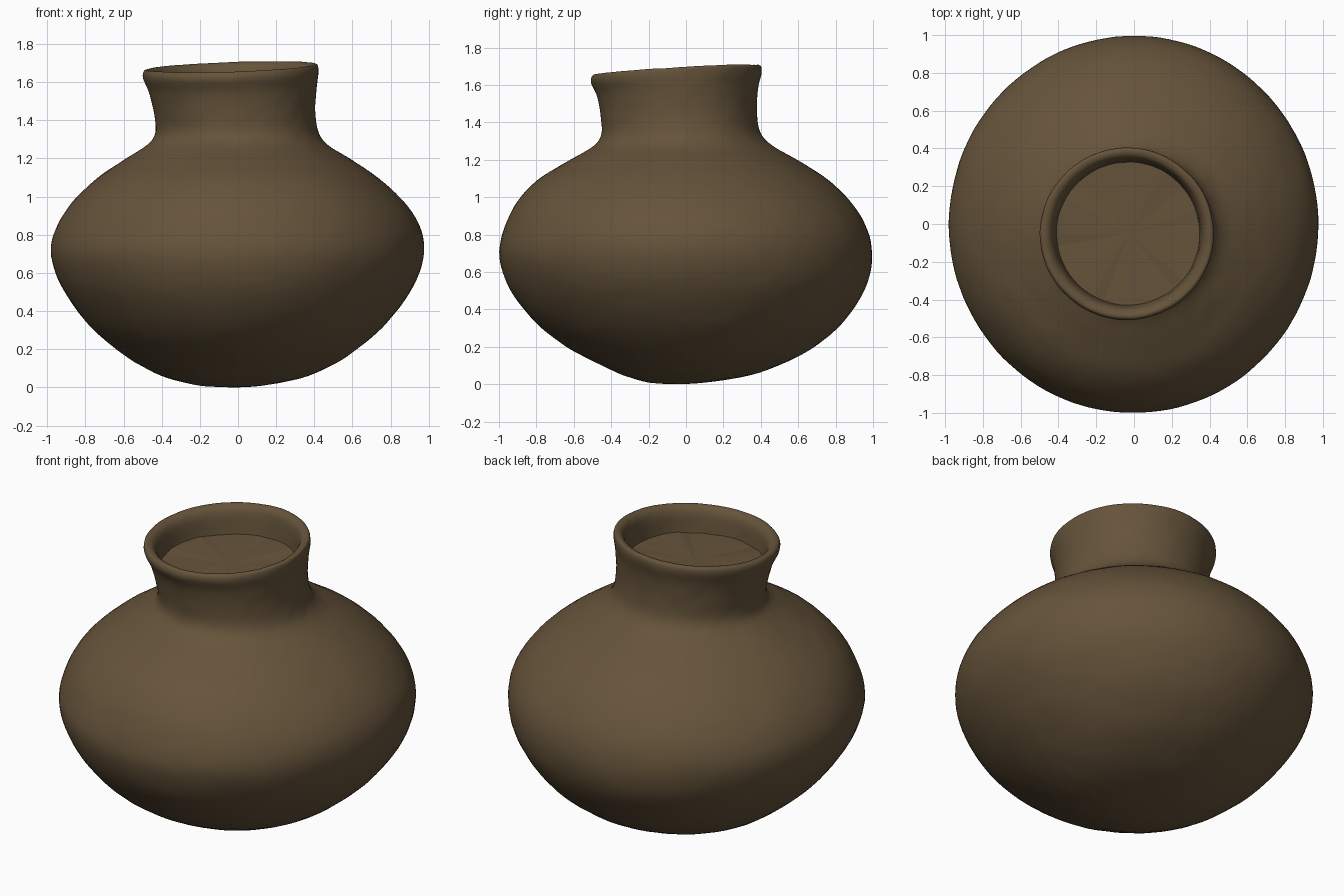
import bpy, bmesh, math, random
from mathutils import Vector, noise

if "Cube" in bpy.data.objects:
    bpy.data.objects.remove(bpy.data.objects["Cube"])

random.seed(4)
SEG = 128    # sides around the pot
SUB = 5      # rings between profile rows

clay = bpy.data.materials.new("brown clay")
clay.diffuse_color = (0.132, 0.088, 0.043, 1)
clay.use_nodes = True
clay.node_tree.nodes["Principled BSDF"].inputs["Base Color"].default_value = clay.diffuse_color

# Hand-made outline: height, then left, right, front and back extents
ROWS = [
    (0.00, -0.06, 0.00, -0.08, -0.02),
    (0.01, -0.20, 0.13, -0.20, 0.12),
    (0.05, -0.375, 0.335, -0.34, 0.35),
    (0.12, -0.52, 0.50, -0.49, 0.54),
    (0.20, -0.64, 0.625, -0.64, 0.685),
    (0.31, -0.765, 0.755, -0.785, 0.82),
    (0.44, -0.87, 0.865, -0.90, 0.92),
    (0.57, -0.945, 0.94, -0.97, 0.98),
    (0.71, -0.98, 0.975, -1.00, 0.995),
    (0.84, -0.95, 0.955, -0.97, 0.965),
    (0.97, -0.87, 0.872, -0.905, 0.885),
    (1.09, -0.745, 0.745, -0.795, 0.765),
    (1.19, -0.60, 0.60, -0.635, 0.61),
    (1.27, -0.475, 0.47, -0.50, 0.465),
    (1.34, -0.43, 0.42, -0.452, 0.397),
    (1.45, -0.44, 0.405, -0.455, 0.38),
    (1.56, -0.467, 0.412, -0.475, 0.385),
    (1.64, -0.497, 0.423, -0.507, 0.403),
    (1.678, -0.488, 0.416, -0.498, 0.395),
    (1.672, -0.452, 0.382, -0.467, 0.36),
    (1.63, -0.425, 0.36, -0.442, 0.34),
    (1.53, -0.41, 0.348, -0.43, 0.328),
    (1.48, -0.405, 0.34, -0.425, 0.32),
]


def spline(a, b, c, d, t):
    return [0.5 * (2 * q + (r - p) * t + (2 * p - 5 * q + 4 * r - s) * t * t
                   + (3 * q - p - 3 * r + s) * t ** 3)
            for p, q, r, s in zip(a, b, c, d)]


def tilt(x, y, z):
    # the mouth leans up towards the back right
    w = min(1, max(0, (z - 1.25) / 0.4))
    return z + w * (0.033 * x + 0.058 * y + 0.003)


def ring_points(row, n):
    z, xl, xr, yf, yb = row
    for i in range(n):
        a = math.tau * i / n
        x = (xl + xr) / 2 + (xr - xl) / 2 * math.cos(a)
        y = (yf + yb) / 2 + (yb - yf) / 2 * math.sin(a)
        yield Vector((x, y, tilt(x, y, z)))


def finish(bm, name, smooth):
    bmesh.ops.recalc_face_normals(bm, faces=bm.faces[:])
    for f in bm.faces:
        f.smooth = smooth
    me = bpy.data.meshes.new(name)
    bm.to_mesh(me)
    bm.free()
    me.materials.append(clay)
    ob = bpy.data.objects.new(name, me)
    bpy.context.collection.objects.link(ob)
    return ob


# Pot wall: base, belly, neck, rolled rim and the inside of the neck
rows = []
for k in range(len(ROWS) - 1):
    p = [ROWS[min(max(k + o, 0), len(ROWS) - 1)] for o in (-1, 0, 1, 2)]
    rows += [spline(*p, j / SUB) for j in range(SUB)]
rows.append(ROWS[-1])

bm = bmesh.new()
rings = [[bm.verts.new(p) for p in ring_points(r, SEG)] for r in rows]
for lo, hi in zip(rings, rings[1:]):
    for i in range(SEG):
        j = (i + 1) % SEG
        bm.faces.new((lo[i], lo[j], hi[j], hi[i]))
bm.faces.new(rings[0][::-1])
# Gentle hand-shaped unevenness
for v in bm.verts:
    v.co += 0.003 * noise.noise_vector(v.co * 4) + 0.0018 * noise.noise_vector(v.co * 14)
low = min(v.co.z for v in bm.verts)
for v in bm.verts:
    v.co.z -= low
finish(bm, "pot_wall", True)

# Rough flat fill inside the neck
bm = bmesh.new()
centre = bm.verts.new((-0.03, -0.05, tilt(-0.03, -0.05, 1.525)))
edge = []
for p in ring_points((1.525, -0.42, 0.36, -0.44, 0.338), 36):
    p.z += random.uniform(-0.005, 0.005)
    edge.append(bm.verts.new(p))
for i in range(36):
    bm.faces.new((centre, edge[i], edge[(i + 1) % 36]))
fill = finish(bm, "neck_fill", False)
if fill.data.polygons[0].normal.z < 0:
    fill.data.flip_normals()
